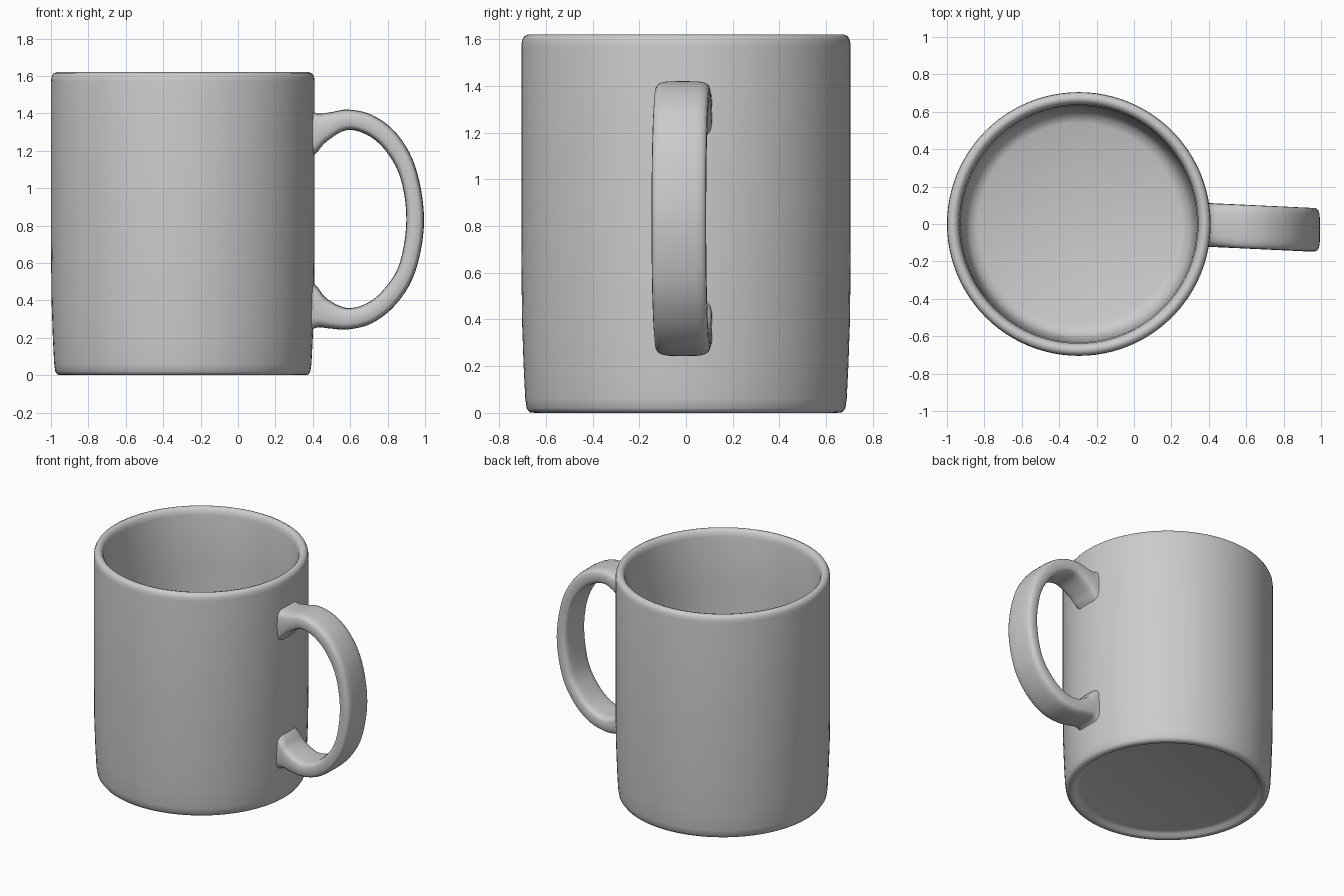
import bpy, bmesh, math
from mathutils import Vector

cube = bpy.data.objects.get("Cube")
if cube:
    bpy.data.objects.remove(cube, do_unlink=True)

CENTRE_X = -0.295
SEGMENTS = 96

glaze = bpy.data.materials.new("grey_glaze")
glaze.use_nodes = True
colour = (0.6, 0.6, 0.6, 1)
glaze.diffuse_color = colour
glaze.node_tree.nodes["Principled BSDF"].inputs["Base Color"].default_value = colour


def finish(name, bm, angle):
    """Turn a bmesh into a smooth shaded object."""
    bmesh.ops.recalc_face_normals(bm, faces=bm.faces)
    mesh = bpy.data.meshes.new(name)
    bm.to_mesh(mesh)
    bm.free()
    obj = bpy.data.objects.new(name, mesh)
    bpy.context.collection.objects.link(obj)
    mesh.materials.append(glaze)
    bpy.ops.object.select_all(action='DESELECT')
    obj.select_set(True)
    bpy.context.view_layer.objects.active = obj
    bpy.ops.object.shade_smooth_by_angle(angle=math.radians(angle))
    return obj


def catmull(points, steps):
    """Smooth path through the points, which may have any dimension."""
    pts = [Vector(p) for p in points]
    pts = [2 * pts[0] - pts[1]] + pts + [2 * pts[-1] - pts[-2]]
    path = []
    for a, b, c, d in zip(pts, pts[1:], pts[2:], pts[3:]):
        for i in range(steps):
            t = i / steps
            path.append(0.5 * (2 * b + (c - a) * t + (2 * a - 5 * b + 4 * c - d) * t ** 2
                               + (3 * b - a - 3 * c + d) * t ** 3))
    return path + [pts[-2]]


# Cup body: profile of radius and height, from under the base to the inner floor
profile = [(0, 0.03), (0.59, 0.03), (0.615, 0.022), (0.63, 0.004), (0.645, 0),
           (0.67, 0.003), (0.682, 0.02), (0.688, 0.06), (0.695, 0.2), (0.702, 0.4),
           (0.705, 0.7), (0.705, 1.57), (0.702, 1.595), (0.693, 1.612), (0.675, 1.62),
           (0.658, 1.615), (0.645, 1.6), (0.638, 1.57), (0.632, 1.2), (0.622, 0.3),
           (0.61, 0.17), (0.585, 0.12), (0.54, 0.1), (0, 0.1)]
bm = bmesh.new()
verts = [bm.verts.new((CENTRE_X + r, 0, z)) for r, z in profile]
edges = [bm.edges.new(pair) for pair in zip(verts, verts[1:])]
bmesh.ops.spin(bm, geom=verts + edges, cent=(CENTRE_X, 0, 0), axis=(0, 0, 1),
               angle=math.tau, steps=SEGMENTS)
bmesh.ops.remove_doubles(bm, verts=bm.verts, dist=0.0005)
bmesh.ops.dissolve_degenerate(bm, edges=bm.edges, dist=0.0005)
finish("cup_body", bm, 60)

# Handle: each station gives the outer x, z and inner x, z of the loop
stations = [(0.37, 1.44, 0.37, 1.14), (0.42, 1.4, 0.425, 1.195), (0.49, 1.405, 0.475, 1.25),
            (0.59, 1.42, 0.58, 1.31), (0.72, 1.39, 0.69, 1.285), (0.85, 1.29, 0.79, 1.2),
            (0.95, 1.11, 0.87, 1.05), (0.995, 0.83, 0.9, 0.83), (0.95, 0.56, 0.865, 0.6),
            (0.85, 0.385, 0.785, 0.465), (0.72, 0.28, 0.69, 0.385), (0.59, 0.245, 0.58, 0.36),
            (0.49, 0.25, 0.475, 0.41), (0.42, 0.255, 0.425, 0.47), (0.37, 0.22, 0.37, 0.52)]
SIDES = 24
HALF_WIDTH = 0.117


def rounded(value):
    return math.copysign(math.sqrt(abs(value)), value)


bm = bmesh.new()
rings = []
for ox, oz, ix, iz in catmull(stations, 5):
    outer, inner = Vector((ox, 0, oz)), Vector((ix, 0, iz))
    middle, half = (outer + inner) / 2, (outer - inner) / 2
    middle.y = -0.005 - 0.047 * (middle.x - 0.4)
    ring = []
    for i in range(SIDES):
        a = math.tau * i / SIDES
        side = Vector((0, HALF_WIDTH * rounded(math.sin(a)), 0))
        ring.append(bm.verts.new(middle + half * rounded(math.cos(a)) + side))
    rings.append(ring)
for lower, upper in zip(rings, rings[1:]):
    for i in range(SIDES):
        j = (i + 1) % SIDES
        bm.faces.new((lower[i], lower[j], upper[j], upper[i]))
bm.faces.new(rings[0])
bm.faces.new(rings[-1])
finish("handle", bm, 60)
